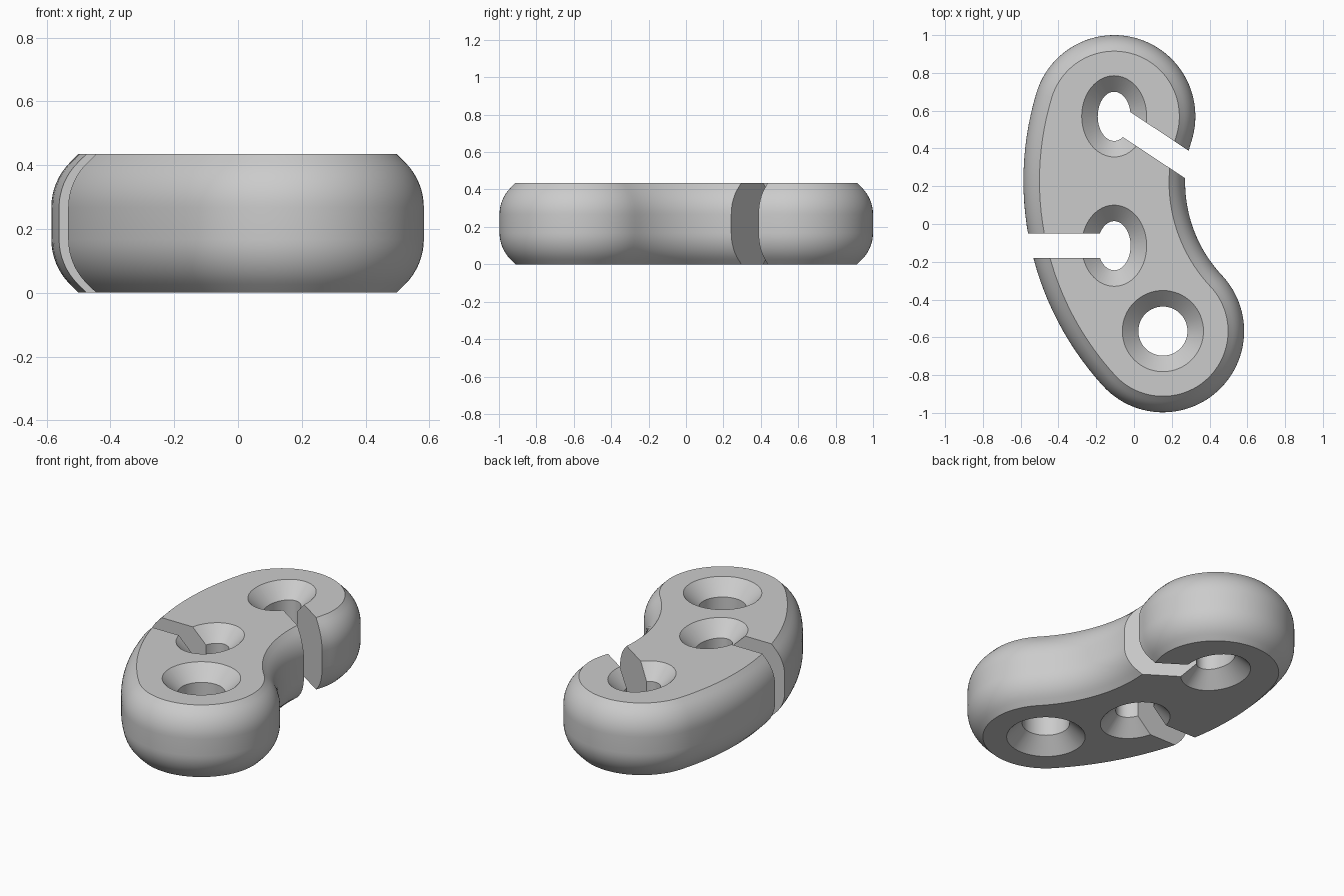
import bpy, bmesh, math
from mathutils import Vector, Matrix

if "Cube" in bpy.data.objects:
    bpy.data.objects.remove(bpy.data.objects["Cube"])

HEIGHT = 0.435
END_R = 0.43          # radius of both rounded ends
BACK_R = 1.61         # long convex side
WAIST_R = 0.72        # concave side
BEVEL = 0.085
SLOT = 0.132
TOP = Vector((-0.105, 0.57))
LOW = Vector((0.153, -0.567))
MIDDLE_HOLE = Vector((-0.105, -0.115))

grey = bpy.data.materials.new("plain grey")
grey.use_nodes = True
colour = (0.6, 0.6, 0.6, 1)
grey.diffuse_color = colour
grey.node_tree.nodes["Principled BSDF"].inputs["Base Color"].default_value = colour


def loft(name, rings):
    """Closed solid through a stack of equal-length rings."""
    bm = bmesh.new()
    loops = [[bm.verts.new(p) for p in ring] for ring in rings]
    for a, b in zip(loops, loops[1:]):
        for i in range(len(a)):
            j = (i + 1) % len(a)
            bm.faces.new((a[i], a[j], b[j], b[i]))
    bm.faces.new(loops[0][::-1])
    bm.faces.new(loops[-1])
    bmesh.ops.recalc_face_normals(bm, faces=bm.faces)
    mesh = bpy.data.meshes.new(name)
    bm.to_mesh(mesh)
    bm.free()
    mesh.materials.append(grey)
    obj = bpy.data.objects.new(name, mesh)
    bpy.context.collection.objects.link(obj)
    return obj


def side_centre(reach):
    """Centre of a side arc lying at equal reach from both end centres."""
    span = LOW - TOP
    across = Vector((-span.y, span.x)).normalized()
    return (TOP + LOW) / 2 + across * math.sqrt(reach ** 2 - (span.length / 2) ** 2)


def heading(a, b):
    d = b - a
    return math.atan2(d.y, d.x) % math.tau


def arc(centre, radius, start, end, steps):
    return [centre + radius * Vector((math.cos(t), math.sin(t)))
            for t in (start + (end - start) * i / steps for i in range(steps))]


def outline(inset, z):
    """Four tangent arcs, shrunk evenly by the inset."""
    back = side_centre(BACK_R - END_R)
    waist = side_centre(WAIST_R + END_R)
    top_left, low_left = heading(back, TOP), heading(back, LOW)
    r = END_R - inset
    pts = arc(TOP, r, heading(TOP, waist) - math.tau, top_left, 48)
    pts += arc(back, BACK_R - inset, top_left, low_left, 28)
    pts += arc(LOW, r, low_left, heading(LOW, waist) + math.tau, 48)
    pts += arc(waist, WAIST_R + inset, heading(waist, LOW), heading(waist, TOP), 24)
    return [(p.x, p.y, z) for p in pts]


# Edge profile: rounded shoulder running into a 45 degree bevel
ROUND = 0.2
shoulder = []
for i in range(9):
    t = math.radians(45) * i / 8
    shoulder.append((ROUND * (1 - math.cos(t)), ROUND * math.sin(t)))
shoulder.append((BEVEL, shoulder[-1][1] + BEVEL - shoulder[-1][0]))
start = HEIGHT - shoulder[-1][1]
upper = [(d, start + h) for d, h in shoulder]
profile = [(d, HEIGHT - z) for d, z in reversed(upper)] + upper
body = loft("rope_tensioner_body", [outline(d, z) for d, z in profile])


def hole_cutter(name, centre, rx, ry):
    """Bore with a countersink at both faces."""
    over = 0.03
    levels = [(BEVEL + over, -over), (0, BEVEL),
              (0, HEIGHT - BEVEL), (BEVEL + over, HEIGHT + over)]
    steps = [math.tau * i / 64 for i in range(64)]
    return loft(name, [[(centre.x + (rx + g) * math.cos(t),
                         centre.y + (ry + g) * math.sin(t), z) for t in steps]
                       for g, z in levels])


def slot_cutter(name, centre, angle):
    """Straight slot running outwards from a hole centre."""
    turn = Matrix.Rotation(angle, 2)
    corners = [(0, -SLOT / 2), (0.65, -SLOT / 2), (0.65, SLOT / 2), (0, SLOT / 2)]
    pts = [centre + turn @ Vector(c) for c in corners]
    return loft(name, [[(p.x, p.y, z) for p in pts] for z in (-0.1, HEIGHT + 0.1)])


cutters = [
    hole_cutter("round_hole", LOW, 0.13, 0.13),
    hole_cutter("upper_oval_hole", TOP, 0.087, 0.13),
    hole_cutter("middle_oval_hole", MIDDLE_HOLE, 0.087, 0.13),
    slot_cutter("upper_slot", TOP, math.radians(-33.5)),
    slot_cutter("middle_slot", MIDDLE_HOLE, math.pi),
]

# Cut the holes and slots
bpy.ops.object.select_all(action="DESELECT")
body.select_set(True)
bpy.context.view_layer.objects.active = body
for cutter in cutters:
    cutter.hide_render = True
    cut = body.modifiers.new(cutter.name, "BOOLEAN")
    cut.operation = "DIFFERENCE"
    cut.solver = "EXACT"
    cut.object = cutter
    bpy.ops.object.modifier_apply(modifier=cut.name)
for cutter in cutters:
    bpy.data.objects.remove(cutter)

bpy.ops.object.shade_smooth_by_angle(angle=math.radians(30))
